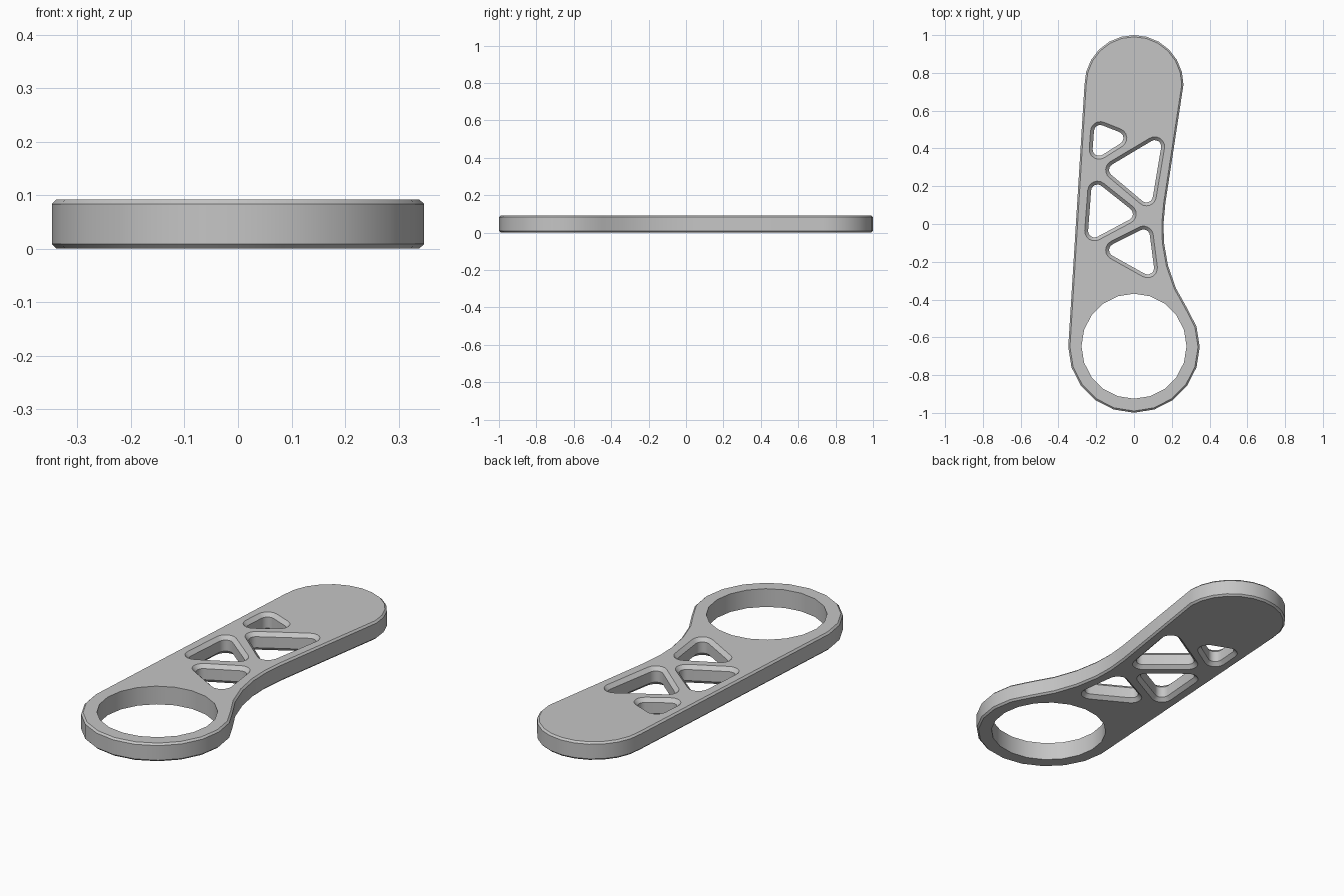
import bpy
import bmesh
from math import sin, cos, pi, radians, degrees, atan2
from mathutils import Vector

cube = bpy.data.objects.get("Cube")
if cube:
    bpy.data.objects.remove(cube, do_unlink=True)

HEIGHT = 0.092
EDGE = 0.009      # chamfer of the outer rim
POCKET = 0.018    # chamfer of the triangular openings


def arc(cx, cy, r, start, end, steps):
    """Points along an arc, angles in degrees."""
    angles = [radians(start + (end - start) * i / steps) for i in range(steps + 1)]
    return [Vector((cx + r * cos(a), cy + r * sin(a))) for a in angles]


def grow(points, d):
    """Offset a counter-clockwise outline outward by d."""
    result = []
    for i, p in enumerate(points):
        a = (p - points[i - 1]).normalized()
        b = (points[(i + 1) % len(points)] - p).normalized()
        n = Vector((a.y + b.y, -a.x - b.x)).normalized()
        result.append(p + n * d / n.dot(Vector((a.y, -a.x))))
    return result


def rounded_triangle(centers, r, steps=6):
    """Outline around three equal circles, listed counter-clockwise."""
    pts = [Vector(c) for c in centers]
    loop = []
    for i, c in enumerate(pts):
        into, out = c - pts[i - 1], pts[(i + 1) % 3] - c
        start = atan2(-into.x, into.y)
        turn = (atan2(-out.x, out.y) - start) % (2 * pi)
        loop += arc(c.x, c.y, r, degrees(start), degrees(start + turn), steps)
    return loop


def add_wall(bm, layers):
    """Bridge stacked (points, z) loops; return the bottom and top edges."""
    rings = [[bm.verts.new((p.x, p.y, z)) for p in pts] for pts, z in layers]
    for low, high in zip(rings, rings[1:]):
        for i in range(len(low)):
            bm.faces.new((low[i - 1], low[i], high[i], high[i - 1]))
    return [[bm.edges.get((ring[i - 1], ring[i])) for i in range(len(ring))]
            for ring in (rings[0], rings[-1])]


def chamfered(middle, rim, size):
    """Layers of a wall whose top and bottom rims are cut at an angle."""
    return [(rim, 0), (middle, size), (middle, HEIGHT - size), (rim, HEIGHT)]


# Outer outline: round end, straight left side, ring, curved neck on the right
neck = [(0.222, -0.34), (0.18, -0.22), (0.159, -0.10), (0.156, 0.0), (0.166, 0.11)]
outline = (arc(0, 0.738, 0.262, 0, 180, 12)
           + arc(0, -0.651, 0.348, 180, 396, 12)
           + [Vector(p) for p in neck])
bm = bmesh.new()
walls = [add_wall(bm, chamfered(outline, grow(outline, -EDGE), EDGE))]

# Large ring opening with plain edges
ring_hole = arc(0, -0.647, 0.278, 0, 342, 19)
walls.append(add_wall(bm, [(ring_hole, 0), (ring_hole, HEIGHT)]))

# Triangular openings, chamfered on both sides
triangles = [
    [(-0.178, 0.49), (-0.185, 0.395), (-0.09, 0.455)],
    [(0.11, 0.41), (-0.098, 0.286), (0.066, 0.148)],
    [(-0.193, 0.175), (-0.209, -0.037), (-0.04, 0.053)],
    [(0.05, -0.063), (-0.098, -0.138), (0.072, -0.233)],
]
for tri in triangles:
    middle = rounded_triangle(tri, 0.052 - POCKET)
    rim = rounded_triangle(tri, 0.052)
    walls.append(add_wall(bm, chamfered(middle, rim, POCKET)))

# Flat bottom and top faces
for side, normal in ((0, (0, 0, -1)), (1, (0, 0, 1))):
    edges = [e for wall in walls for e in wall[side]]
    bmesh.ops.triangle_fill(bm, edges=edges, use_beauty=True, normal=normal)
bmesh.ops.recalc_face_normals(bm, faces=bm.faces)

mesh = bpy.data.meshes.new("lever_plate")
bm.to_mesh(mesh)
bm.free()
plate = bpy.data.objects.new("lever_plate", mesh)
bpy.context.collection.objects.link(plate)

# Single grey material
grey = bpy.data.materials.new("plain_grey")
grey.use_nodes = True
color = (0.56, 0.56, 0.56, 1)
grey.diffuse_color = color
grey.node_tree.nodes["Principled BSDF"].inputs["Base Color"].default_value = color
mesh.materials.append(grey)

bpy.context.view_layer.objects.active = plate
plate.select_set(True)
bpy.ops.object.shade_smooth_by_angle(angle=radians(30))
